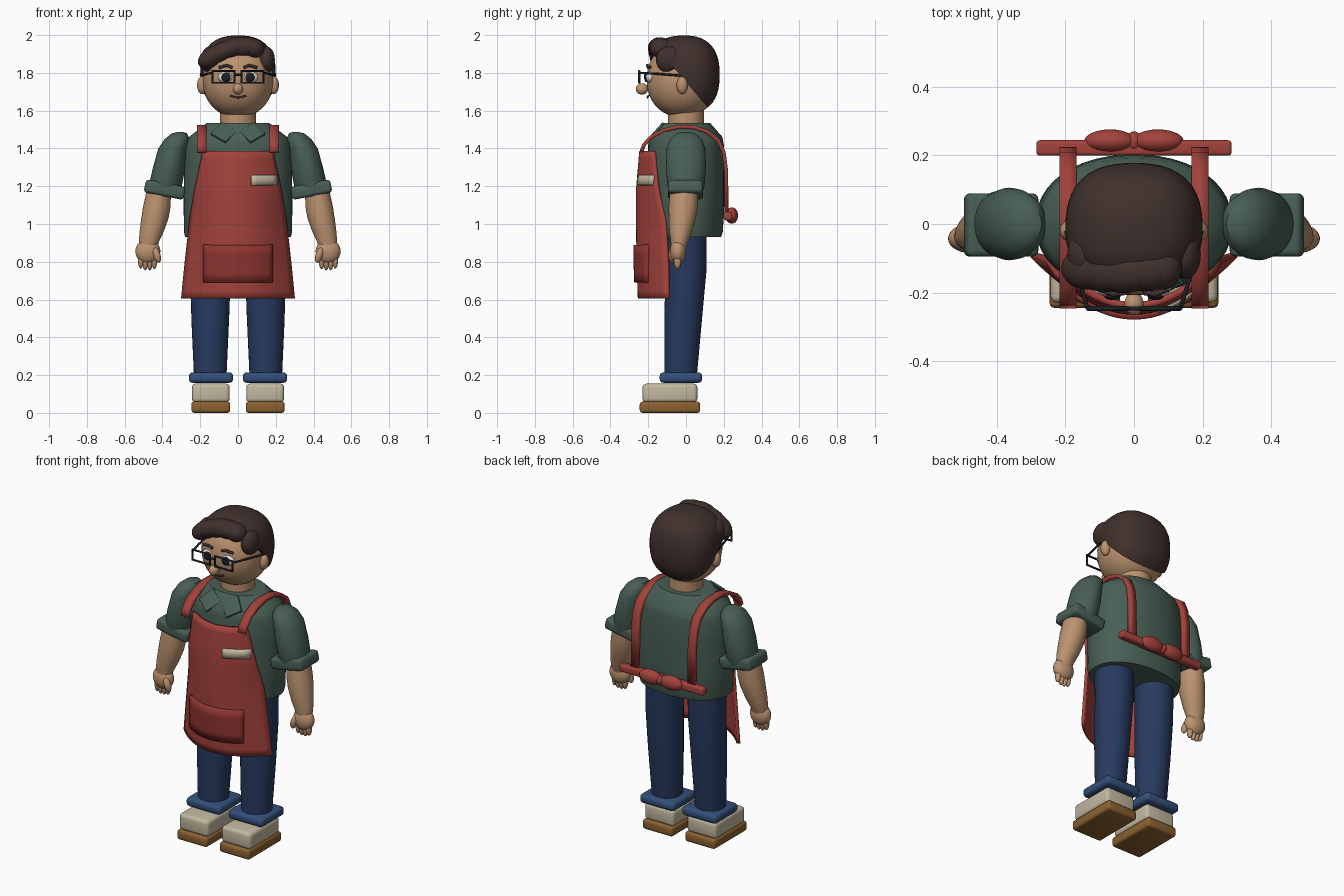
import bpy, bmesh, math
from mathutils import Matrix, Vector, Euler

if "Cube" in bpy.data.objects:
    bpy.data.objects.remove(bpy.data.objects["Cube"])


def mat(name, r, g, b):
    m = bpy.data.materials.new(name)
    m.diffuse_color = (r, g, b, 1)
    m.use_nodes = True
    m.node_tree.nodes["Principled BSDF"].inputs["Base Color"].default_value = m.diffuse_color
    return m


SKIN = mat("skin", .50, .29, .16)
GREEN = mat("green_cloth", .065, .115, .09)
RED = mat("red_cloth", .37, .055, .045)
DARK_RED = mat("pocket_red", .27, .035, .03)
NAVY = mat("denim", .02, .042, .115)
BLUE = mat("denim_cuff", .035, .08, .2)
CREAM = mat("cream", .54, .48, .35)
TAN = mat("sole_tan", .26, .12, .03)
HAIR = mat("hair_brown", .05, .03, .026)
BLACK = mat("black", .012, .014, .018)
WHITE = mat("eye_white", .75, .73, .68)


def finish(name, bm, material, angle=40):
    bmesh.ops.recalc_face_normals(bm, faces=bm.faces)
    me = bpy.data.meshes.new(name)
    bm.to_mesh(me)
    bm.free()
    ob = bpy.data.objects.new(name, me)
    bpy.context.collection.objects.link(ob)
    me.materials.append(material)
    bpy.ops.object.select_all(action='DESELECT')
    ob.select_set(True)
    bpy.context.view_layer.objects.active = ob
    bpy.ops.object.shade_smooth_by_angle(angle=math.radians(angle))
    return ob


def box(name, c, size, material, bevel=.015, rot=(0, 0, 0)):
    bm = bmesh.new()
    bmesh.ops.create_cube(bm, size=1, matrix=Matrix.Diagonal((*size, 1)))
    if bevel:
        bmesh.ops.bevel(bm, geom=bm.edges[:], offset=bevel, segments=3, profile=.5, affect='EDGES')
    bm.transform(Matrix.Translation(c) @ Euler(rot).to_matrix().to_4x4())
    return finish(name, bm, material)


def ball(name, c, r, material, rot=(0, 0, 0), p=2, cut=None, seg=28):
    """Ellipsoid, squarer when p > 2, optionally cut by a plane (point, normal)."""
    bm = bmesh.new()
    bmesh.ops.create_uvsphere(bm, u_segments=seg, v_segments=seg // 2 + 2, radius=1)
    for v in bm.verts:
        v.co /= sum(abs(k) ** p for k in v.co) ** (1 / p)
    bm.transform(Matrix.Translation(c) @ Euler(rot).to_matrix().to_4x4() @ Matrix.Diagonal((*r, 1)))
    if cut:
        res = bmesh.ops.bisect_plane(bm, geom=bm.verts[:] + bm.edges[:] + bm.faces[:],
                                     plane_co=cut[0], plane_no=cut[1], clear_inner=True)
        edges = [e for e in res['geom_cut'] if isinstance(e, bmesh.types.BMEdge)]
        bmesh.ops.contextual_create(bm, geom=edges)
    return finish(name, bm, material)


def loft(name, rings, material, seg=32, p=2):
    """Horizontal oval rings (cx, cy, z, rx, ry) joined and capped."""
    bm = bmesh.new()
    loops = []
    for cx, cy, z, rx, ry in rings:
        loop = []
        for i in range(seg):
            c, s = math.cos(2 * math.pi * i / seg), math.sin(2 * math.pi * i / seg)
            k = (abs(c) ** p + abs(s) ** p) ** (-1 / p)
            loop.append(bm.verts.new((cx + rx * c * k, cy + ry * s * k, z)))
        loops.append(loop)
    for a, b in zip(loops, loops[1:]):
        for i in range(seg):
            j = (i + 1) % seg
            bm.faces.new((a[i], a[j], b[j], b[i]))
    bm.faces.new(loops[0])
    bm.faces.new(loops[-1])
    return finish(name, bm, material)


def sheet(name, rows, material, thick):
    """Grid of points made into a sheet of even thickness."""
    bm = bmesh.new()
    vs = [[bm.verts.new(q) for q in row] for row in rows]
    for a, b in zip(vs, vs[1:]):
        for i in range(len(a) - 1):
            bm.faces.new((a[i], a[i + 1], b[i + 1], b[i]))
    ob = finish(name, bm, material)
    m = ob.modifiers.new("thickness", 'SOLIDIFY')
    m.thickness, m.offset = thick, 0
    return ob


def wire(name, pts, material, r, cyclic=False):
    cu = bpy.data.curves.new(name, 'CURVE')
    cu.dimensions = '3D'
    cu.bevel_depth, cu.bevel_resolution, cu.use_fill_caps = r, 2, True
    sp = cu.splines.new('POLY')
    sp.points.add(len(pts) - 1)
    for q, v in zip(sp.points, pts):
        q.co = (*v, 1)
    sp.use_cyclic_u = cyclic
    cu.materials.append(material)
    ob = bpy.data.objects.new(name, cu)
    bpy.context.collection.objects.link(ob)


# Apron shape: z, half width, middle y, edge y
APRON = [(.60, .295, -.245, -.09), (.80, .275, -.252, -.095), (1.02, .25, -.255, -.105),
         (1.18, .225, -.255, -.145), (1.39, .18, -.237, -.165)]


def apron_at(z):
    for a, b in zip(APRON, APRON[1:]):
        if z <= b[0] + 1e-6:
            t = (z - a[0]) / (b[0] - a[0])
            return [a[i] + (b[i] - a[i]) * t for i in (1, 2, 3)]


def apron_point(x, z, out=0):
    hw, ym, ye = apron_at(z)
    return (x, ym + (ye - ym) * (x / hw) ** 2 - out, z)


def lerp(a, b, n):
    return [a + (b - a) * i / n for i in range(n + 1)]


# Torso, neck and apron
loft("shirt_body", [(0, 0, .93, .28, .185), (0, 0, .96, .286, .195), (0, 0, 1.1, .288, .203), (0, 0, 1.3, .285, .203),
                    (0, 0, 1.42, .278, .2), (0, 0, 1.46, .26, .193), (0, 0, 1.535, .165, .128)], GREEN, 48, 2.15)
loft("neck", [(0, 0, 1.5, .095, .095), (0, 0, 1.6, .095, .095)], SKIN)
sheet("apron", [[apron_point(u * apron_at(z)[0], z) for u in lerp(-1, 1, 20)] for z in lerp(.605, 1.385, 20)], RED, .02)
sheet("apron_pocket", [[apron_point(x, z, .015) for x in lerp(-.18, .18, 14)] for z in lerp(.69, .89, 4)], DARK_RED, .022)
sheet("name_tag", [[apron_point(x, z, .012) for x in lerp(.07, .205, 5)] for z in lerp(1.205, 1.26, 2)], CREAM, .016)
box("waist_tie", (0, .222, 1.042), (.57, .045, .045), RED, .01)
ball("bow_knot", (0, .24, 1.042), (.025, .03, .03), RED)

STRAP = [(-.237, 1.38), (-.222, 1.42), (-.185, 1.46), (-.12, 1.495), (-.04, 1.515), (.04, 1.513), (.11, 1.49),
         (.17, 1.445), (.2, 1.38), (.213, 1.28), (.215, 1.05)]

for s, side in ((-1, "left"), (1, "right")):
    # Straps, bow and collar
    sheet(side + "_strap", [[(s * .193 - .025, y, z), (s * .193 + .025, y, z)] for y, z in STRAP], RED, .02)
    ball(side + "_bow", (s * .07, .242, 1.045), (.075, .034, .043), RED)
    box(side + "_collar", (s * .075, -.165, 1.483), (.1, .1, .014), GREEN, .003,
        (Euler((math.radians(48), 0, 0)).to_matrix() @ Euler((0, 0, s * math.radians(38))).to_matrix()).to_euler())

    # Leg and shoe
    loft(side + "_leg", [(s * .147, -.03, .17, .085, .085), (s * .147, -.015, .5, .1, .1),
                         (s * .145, 0, .75, .107, .108), (s * .143, 0, .96, .11, .11)], NAVY)
    box(side + "_trouser_cuff", (s * .143, -.027, .187), (.235, .225, .055), BLUE, .02)
    box(side + "_shoe", (s * .144, -.085, .105), (.2, .29, .1), CREAM, .02)
    box(side + "_sole", (s * .144, -.085, .03), (.205, .32, .06), TAN, .015)

    # Arm
    sleeve = [(.305, 1.487, .015, .02), (.31, 1.48, .04, .05), (.322, 1.45, .066, .085), (.345, 1.4, .077, .102),
              (.365, 1.3, .085, .106), (.385, 1.2, .088, .098), (.39, 1.16, .08, .085)]
    loft(side + "_sleeve", [(s * x, 0, z, rx, ry) for x, z, rx, ry in sleeve], GREEN)
    box(side + "_sleeve_cuff", (s * .388, -.003, 1.182), (.215, .185, .07), GREEN, .018, (0, -s * math.radians(11), 0))
    fore = [(.42, -.01, 1.17, .065, .075), (.43, -.015, 1.09, .073, .077), (.44, -.02, 1.03, .072, .071),
            (.457, -.028, .96, .064, .06), (.473, -.035, .9, .052, .045), (.475, -.04, .86, .045, .035)]
    loft(side + "_forearm", [(s * x, *r) for x, *r in fore], SKIN)
    ball(side + "_hand", (s * .477, -.042, .855), (.066, .043, .066), SKIN)
    for i in range(4):
        ball(f"{side}_finger_{i}", (s * (.443 + .024 * i), -.045, (.803, .797, .797, .806)[i]), (.015, .02, .042), SKIN, seg=14)
    ball(side + "_thumb", (s * .43, -.07, .835), (.02, .022, .042), SKIN, (0, s * .3, 0), seg=14)

    # Ear, eye, brow and glasses
    ball(side + "_ear", (s * .19, -.02, 1.735), (.027, .03, .047), SKIN)
    ball(side + "_eye", (s * .065, -.19, 1.777), (.042, .025, .03), WHITE)
    ball(side + "_pupil", (s * .063, -.21, 1.777), (.024, .012, .026), BLACK)
    wire(side + "_brow", [(s * .03, -.2, 1.828), (s * .06, -.205, 1.84), (s * .1, -.19, 1.828)], HAIR, .008)
    a, b, y = s * .018, s * .135, -.247
    wire(side + "_glasses_rim", [(a, y, 1.748), (b, y, 1.748), (b, y, 1.81), (a, y, 1.81)], BLACK, .007, True)
    wire(side + "_glasses_temple", [(b, y, 1.8), (s * .165, -.15, 1.795), (s * .197, -.02, 1.785)], BLACK, .006)

# Head and face
ball("head", (0, -.02, 1.765), (.187, .188, .2), SKIN, p=2.15, seg=40)
ball("nose", (0, -.233, 1.715), (.028, .033, .03), SKIN)
wire("glasses_bridge", [(-.02, -.247, 1.79), (.02, -.247, 1.79)], BLACK, .006)
wire("mouth", [(-.042, -.198, 1.68), (-.02, -.203, 1.672), (0, -.204, 1.67), (.02, -.203, 1.672), (.042, -.198, 1.68)],
     mat("lip", .12, .05, .035), .005)

# Hair cap cut along the hairline, and a quiff of rolled locks
ball("hair_cap", (0, -.012, 1.79), (.2, .19, .208), HAIR, p=2.5, cut=((0, -.02, 1.775), Vector((0, .76, .65))), seg=48)
LOCKS = [(-.135, -.13, 1.885, .085, -.55), (-.085, -.137, 1.91, .09, -.45), (-.03, -.14, 1.93, .095, -.35),
         (.03, -.135, 1.935, .09, -.1), (.08, -.13, 1.93, .06, .2)]
for i, (x, y, z, r, tilt) in enumerate(LOCKS):
    ball(f"quiff_lock_{i}", (x, y, z), (r, .062, .052), HAIR, (0, tilt, 0))
for s in (-1, 1):
    ball("temple_hair", (s * .15, -.09, 1.87), (.045, .07, .07), HAIR)
